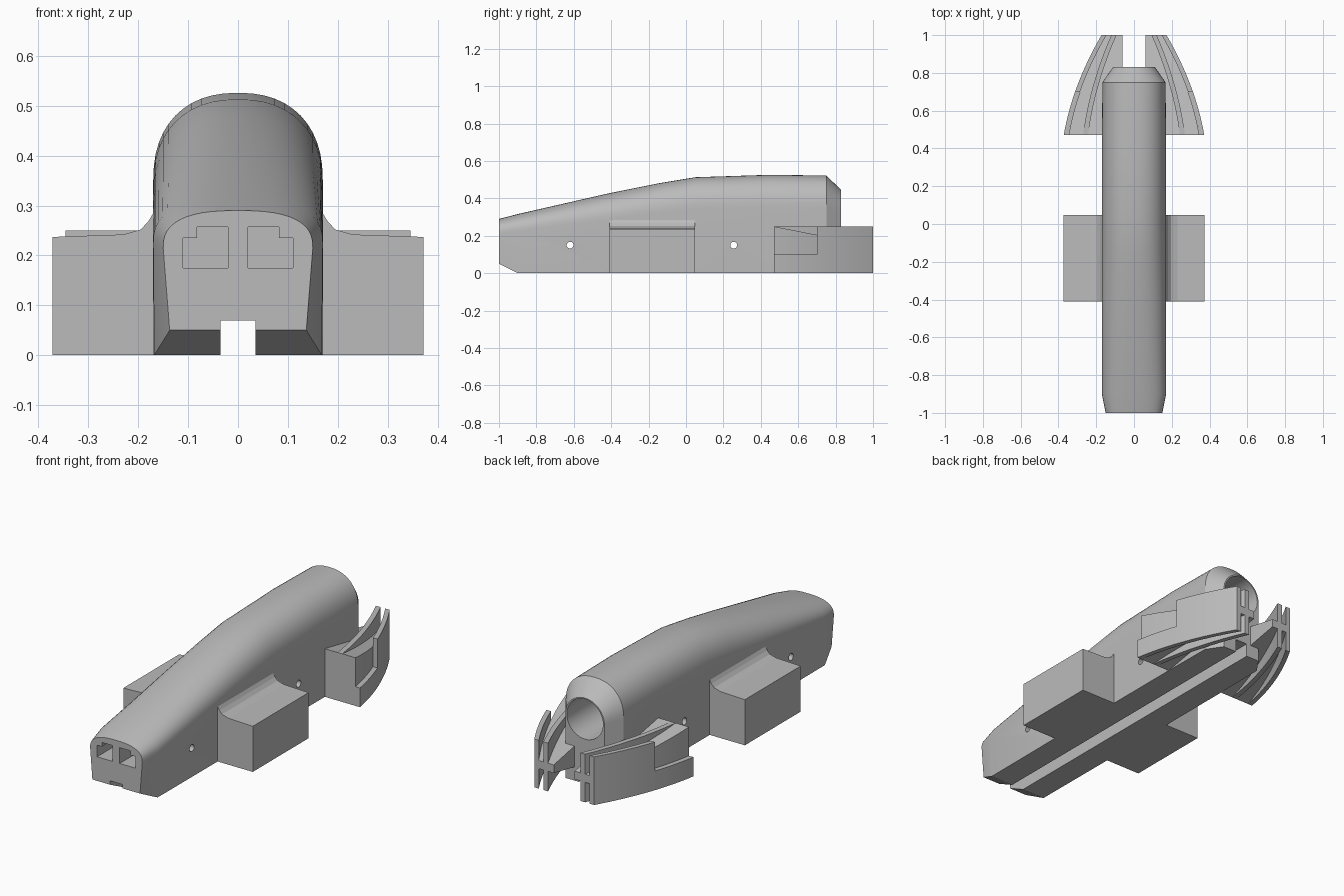
import bpy, bmesh, math
from mathutils import Matrix

cube = bpy.data.objects.get("Cube")
if cube:
    bpy.data.objects.remove(cube, do_unlink=True)

grey = bpy.data.materials.new("plain grey")
grey.use_nodes = True
GREY = (0.5, 0.5, 0.5, 1)
grey.diffuse_color = GREY
for node in grey.node_tree.nodes:
    if node.type == 'BSDF_PRINCIPLED':
        node.inputs["Base Color"].default_value = GREY


def finish(name, bm):
    bmesh.ops.recalc_face_normals(bm, faces=bm.faces)
    mesh = bpy.data.meshes.new(name)
    bm.to_mesh(mesh)
    bm.free()
    mesh.materials.append(grey)
    obj = bpy.data.objects.new(name, mesh)
    bpy.context.collection.objects.link(obj)
    return obj


def loft(name, rings):
    """Skin closed rings of equal length and cap both ends."""
    bm = bmesh.new()
    loops = [[bm.verts.new(p) for p in ring] for ring in rings]
    n = len(loops[0])
    for a, b in zip(loops, loops[1:]):
        for i in range(n):
            j = (i + 1) % n
            bm.faces.new((a[i], a[j], b[j], b[i]))
    bm.faces.new(loops[0])
    bm.faces.new(loops[-1])
    return finish(name, bm)


def extrude_y(name, outline, y0, y1):
    return loft(name, [[(x, y, z) for x, z in outline] for y in (y0, y1)])


def cylinder(name, radius, depth, center, axis):
    bm = bmesh.new()
    bmesh.ops.create_cone(bm, cap_ends=True, segments=40, radius1=radius,
                          radius2=radius, depth=depth,
                          matrix=Matrix.Translation(center) @ Matrix.Rotation(math.pi / 2, 4, axis))
    return finish(name, bm)


def activate(obj):
    bpy.ops.object.select_all(action='DESELECT')
    obj.select_set(True)
    bpy.context.view_layer.objects.active = obj


def cut(target, cutter):
    mod = target.modifiers.new("cut", 'BOOLEAN')
    mod.operation = 'DIFFERENCE'
    mod.solver = 'EXACT'
    mod.object = cutter
    activate(target)
    bpy.ops.object.modifier_apply(modifier=mod.name)
    bpy.data.objects.remove(cutter, do_unlink=True)


# Hull: arched section with a rectangular keel groove
def section(y, half, foot, bottom, shoulder, top, power, steps=24):
    side = [(0.035, 0.07), (0.035, bottom), (foot, bottom)]
    arch = []
    for i in range(steps + 1):
        a = math.pi * i / steps
        c, s = math.cos(a), math.sin(a)
        x = math.copysign(abs(c) ** (2 / power), c) * half
        arch.append((x, shoulder + (top - shoulder) * abs(s) ** (2 / power)))
    outline = side + arch + [(-x, z) for x, z in reversed(side)]
    return [(x, y, z) for x, z in outline]


hull = loft("hull", [section(*s) for s in (
    (-1.0, 0.15, 0.137, 0.05, 0.215, 0.29, 2.6),
    (-0.9, 0.17, 0.168, 0, 0.225, 0.316, 2.5),
    (-0.4, 0.17, 0.17, 0, 0.29, 0.43, 2.3),
    (-0.15, 0.17, 0.17, 0, 0.32, 0.48, 2.3),
    (0.05, 0.17, 0.17, 0, 0.34, 0.513, 2.3),
    (0.45, 0.17, 0.17, 0, 0.35, 0.526, 2.3),
    (0.75, 0.167, 0.167, 0, 0.35, 0.522, 2.3),
    (0.83, 0.112, 0.112, 0, 0.335, 0.445, 2.0))])

# Rear bore and cross pin holes
cut(hull, cylinder("bore_cutter", 0.104, 0.6, (0, 0.83, 0.335), 'X'))
for y in (-0.62, 0.255):
    cut(hull, cylinder("pin_cutter", 0.018, 1, (0, y, 0.15), 'Y'))

# Notched nose pockets
pocket = [(0.02, 0.175), (0.11, 0.175), (0.11, 0.235),
          (0.082, 0.235), (0.082, 0.257), (0.02, 0.257)]
for s in (1, -1):
    cut(hull, extrude_y("pocket_cutter", [(s * x, z) for x, z in pocket], -1.1, -0.85))

activate(hull)
bpy.ops.object.shade_smooth_by_angle(angle=math.radians(25))


# Rear fins follow one bowed sweep
FRONT, REAR = 0.47, 1.0


def sweep(y, start, drop):
    u = (y - FRONT) / (REAR - FRONT)
    return start - drop * (0.455 * u + 0.545 * u * u)


def outer(y):
    return sweep(y, 0.372, 0.2)


def inner(y):
    return sweep(y, 0.27, 0.15)


def wall(name, s, y0, y1, near, far, low, high, steps=10):
    rings = []
    for i in range(steps + 1):
        y = y0 + (y1 - y0) * i / steps
        a, b, lo, hi = near(y), far(y), low(y), high(y)
        rings.append([(s * a, y, lo), (s * b, y, lo), (s * b, y, hi), (s * a, y, hi)])
    obj = loft(name, rings)
    activate(obj)
    bpy.ops.object.shade_smooth_by_angle(angle=math.radians(25))


def level(z):
    return lambda y: z


def skin(y):
    return outer(y) - 0.026


def ramp_top(y):
    return 0.25 - 0.196 * (y - FRONT)


def ramp_bottom(y):
    return 0.196 * (y - FRONT)


box = [(0.15, 0), (0.372, 0), (0.372, 0.237), (0.23, 0.242),
       (0.195, 0.252), (0.18, 0.268), (0.168, 0.288), (0.15, 0.288)]

for s, side in ((1, "left"), (-1, "right")):
    # Side box with a flared joint to the hull
    extrude_y(side + "_side_box", [(s * x, z) for x, z in box], -0.41, 0.048)
    # Outer fin, stepped down to a low ledge at its front
    wall(side + "_outer_fin", s, 0.7, REAR, skin, outer, level(0), level(0.25))
    wall(side + "_outer_ledge", s, FRONT, 0.7, skin, outer, level(0), level(0.1))
    # Inner fin
    wall(side + "_inner_fin", s, FRONT, REAR, lambda y: inner(y) - 0.027, inner,
         level(0), level(0.25))
    # Tapering web that carries both fins
    wall(side + "_web_front", s, FRONT, 0.72, level(0.12), skin, ramp_bottom, ramp_top)
    wall(side + "_web_rear", s, 0.72, REAR, level(0.06), skin, ramp_bottom, ramp_top)
